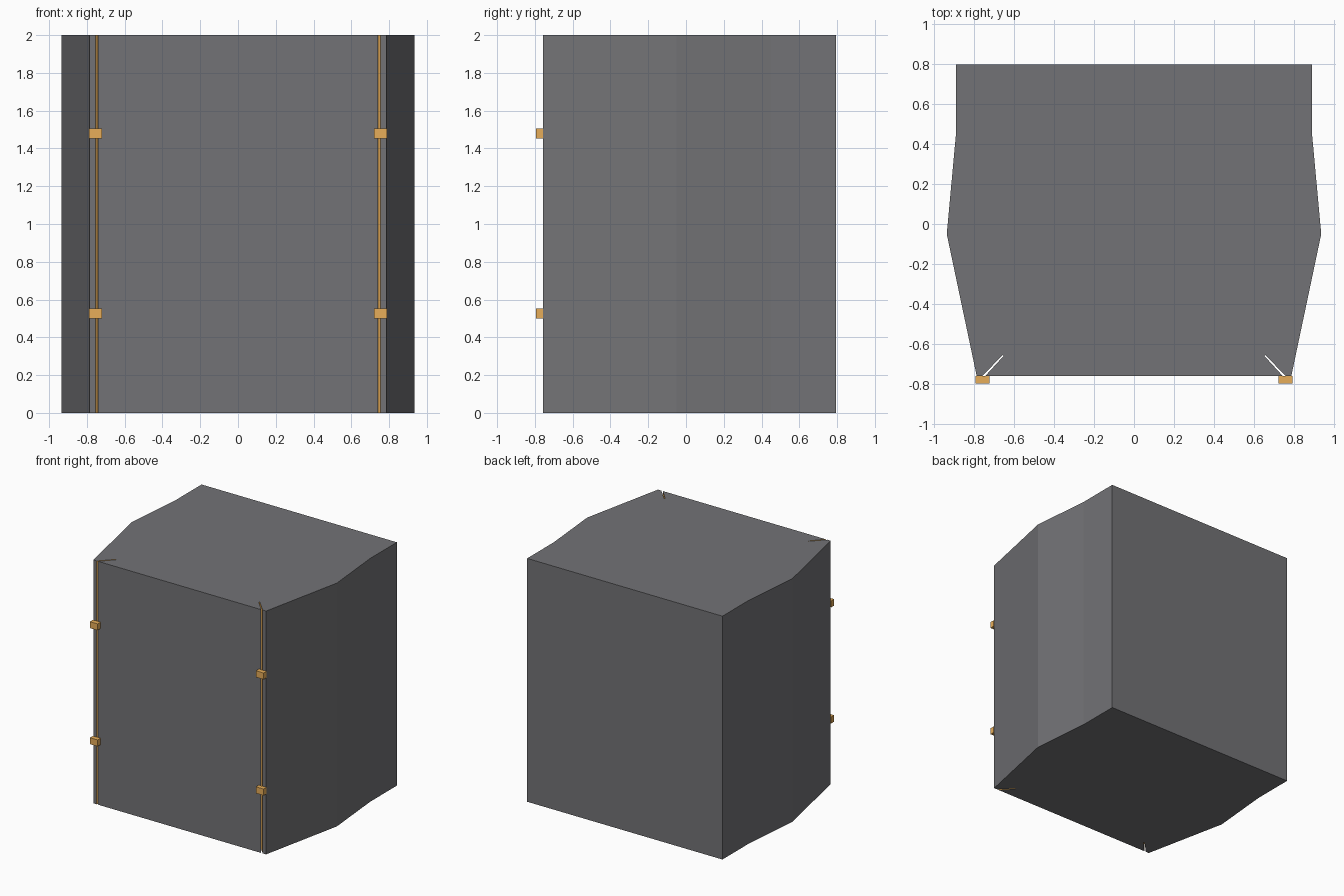
import bpy, bmesh

if "Cube" in bpy.data.objects:
    bpy.data.objects.remove(bpy.data.objects["Cube"])


def material(name, color):
    m = bpy.data.materials.new(name)
    m.diffuse_color = (*color, 1)
    m.use_nodes = True
    m.node_tree.nodes["Principled BSDF"].inputs["Base Color"].default_value = m.diffuse_color
    return m


grey = material("dark_grey", (0.17, 0.17, 0.18))
orange = material("orange", (0.8, 0.42, 0.1))


def add_object(name, bm, mats):
    bmesh.ops.recalc_face_normals(bm, faces=bm.faces)
    mesh = bpy.data.meshes.new(name)
    bm.to_mesh(mesh)
    bm.free()
    for m in mats:
        mesh.materials.append(m)
    ob = bpy.data.objects.new(name, mesh)
    bpy.context.collection.objects.link(ob)
    return ob


# Cabinet body: half outline from front centre to back, with a diagonal corner slit
FRONT = -0.757
half = [(0.741, FRONT), (0.650, -0.658), (0.655, -0.653), (0.755, FRONT),
        (0.785, FRONT), (0.934, -0.05), (0.888, 0.45), (0.888, 0.795)]
outline = half + [(-x, y) for x, y in reversed(half)]
n = len(outline)
slit_sides = {0, 1, 2, n - 4, n - 3, n - 2}

bm = bmesh.new()
bottom = [bm.verts.new((x, y, 0)) for x, y in outline]
top = [bm.verts.new((x, y, 2)) for x, y in outline]
bm.faces.new(bottom[::-1])
bm.faces.new(top)
for i in range(n):
    j = (i + 1) % n
    f = bm.faces.new((bottom[i], bottom[j], top[j], top[i]))
    f.material_index = 1 if i in slit_sides else 0
add_object("cabinet_body", bm, [grey, orange])

# Small clips across each slit
for side, sx in (("left", -1), ("right", 1)):
    for level, z in (("lower", 0.526), ("upper", 1.48)):
        bm = bmesh.new()
        bmesh.ops.create_cube(bm, size=1)
        bmesh.ops.scale(bm, vec=(0.07, 0.038, 0.053), verts=bm.verts)
        clip = add_object(f"{level}_{side}_clip", bm, [orange])
        clip.location = (sx * 0.755, FRONT - 0.019, z)
